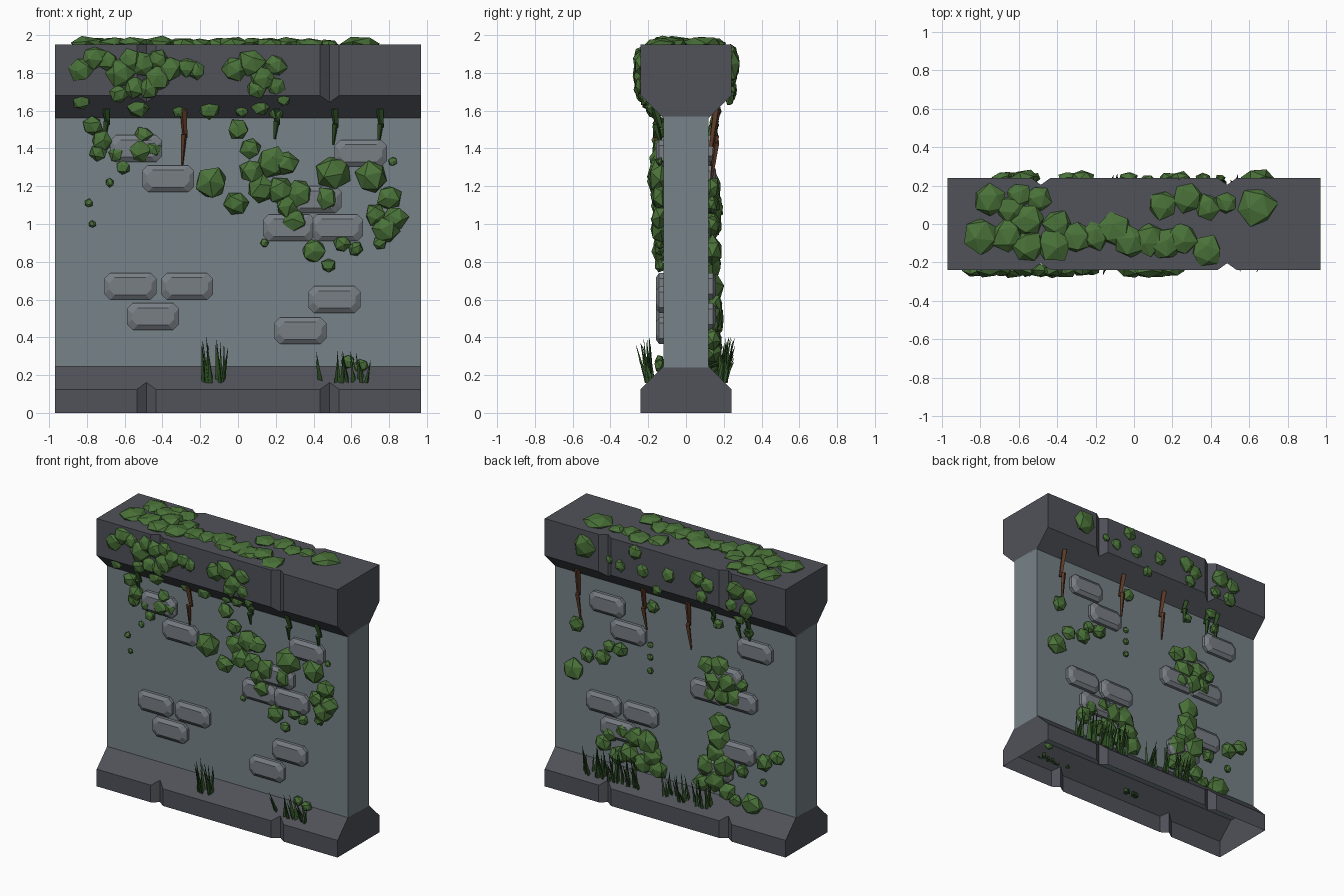
import bpy, bmesh, math, random
from mathutils import Vector, Matrix, Euler

random.seed(7)
HALF = 0.97


def material(name, r, g, b):
    lin = [((c / 255 + 0.055) / 1.055) ** 2.4 for c in (r, g, b)]
    m = bpy.data.materials.new(name)
    m.diffuse_color = (*lin, 1)
    return m


STONE = material("wall stone", 118, 130, 136)
BRICK = material("raised brick", 120, 126, 132)
TRIM = material("dark trim stone", 80, 82, 89)
LEAF = material("leaf green", 74, 114, 57)
GRASS = material("dark grass green", 48, 82, 38)
ROOT = material("root brown", 96, 60, 40)


def finish(name, bm, mat):
    me = bpy.data.meshes.new(name)
    bm.to_mesh(me)
    bm.free()
    me.materials.append(mat)
    ob = bpy.data.objects.new(name, me)
    bpy.context.collection.objects.link(ob)
    return ob


def prism(name, profile, mat):
    """Extrude a y-z profile along x."""
    bm = bmesh.new()
    f = bm.faces.new([bm.verts.new((-HALF, y, z)) for y, z in profile])
    ext = bmesh.ops.extrude_face_region(bm, geom=[f])["geom"]
    bmesh.ops.translate(bm, vec=(2 * HALF, 0, 0),
                        verts=[v for v in ext if isinstance(v, bmesh.types.BMVert)])
    bmesh.ops.recalc_face_normals(bm, faces=bm.faces)
    return finish(name, bm, mat)


# Wall panel, foot and coping
prism("wall_panel", [(-.12, .24), (.12, .24), (.12, 1.57), (-.12, 1.57)], STONE)
foot = prism("foot", [(-.24, 0), (.24, 0), (.24, .125), (.12, .245),
                      (-.12, .245), (-.24, .125)], TRIM)
cap = prism("coping", [(-.12, 1.56), (.12, 1.56), (.24, 1.68), (.24, 1.95),
                       (-.24, 1.95), (-.24, 1.68)], TRIM)

# V joints cut into foot and coping on both sides
bm = bmesh.new()
for x in (-.485, .485):
    for y in (-.24, .24):
        bmesh.ops.create_cone(bm, segments=4, radius1=1, radius2=1, depth=5, cap_ends=True,
                              matrix=Matrix.Translation((x, y, 1)) @ Matrix.Diagonal((.05, .036, 1, 1)))
cutter = finish("joint_cutter", bm, TRIM)
cutter.hide_render = True
for ob in (foot, cap):
    mod = ob.modifiers.new("joints", 'BOOLEAN')
    mod.operation, mod.solver, mod.object = 'DIFFERENCE', 'EXACT', cutter
    bpy.context.view_layer.objects.active = ob
    bpy.ops.object.modifier_apply(modifier=mod.name)
bpy.data.objects.remove(cutter)

# Foot is hollow underneath
bm = bmesh.new()
bm.from_mesh(foot.data)
bmesh.ops.delete(bm, geom=[f for f in bm.faces if abs(f.normal.z) > .95], context='FACES')
bm.to_mesh(foot.data)
bm.free()

# Raised bricks: chamfered outline, tapered front; same layout turned round on the back
BRICKS = [(-.57, .67), (-.27, .67), (-.45, .51), (.33, .435), (.51, .60), (.27, .98),
          (.525, .98), (.65, 1.375), (-.37, 1.24), (-.54, 1.40), (.41, 1.13)]


def octagon(w, h, c):
    return [(-w + c, -h), (w - c, -h), (w, -h + c), (w, h - c),
            (w - c, h), (-w + c, h), (-w, h - c), (-w, -h + c)]


bm = bmesh.new()
for side in (-1, 1):
    for bx, bz in BRICKS:
        rings = [[bm.verts.new((-side * (bx + px), side * y, bz + pz)) for px, pz in octagon(w, h, .03)]
                 for y, w, h in ((.11, .138, .071), (.142, .138, .071), (.16, .112, .046))]
        for a, b in zip(rings, rings[1:]):
            for i in range(8):
                bm.faces.new((a[i], a[(i + 1) % 8], b[(i + 1) % 8], b[i]))
        bm.faces.new(rings[-1])
bmesh.ops.recalc_face_normals(bm, faces=bm.faces)
finish("raised_bricks", bm, BRICK)


def surface(z):
    """Distance of the wall face from the middle at height z."""
    if z < .245:
        return min(.24, .12 + .245 - z)
    return .12 if z < 1.56 else min(.24, .12 + z - 1.56)


def blob(bm, loc, r, axis, flat):
    """Faceted leaf clump squashed along one axis."""
    new = bmesh.ops.create_icosphere(bm, subdivisions=1, radius=r)["verts"]
    rot = Euler([random.uniform(0, 6.3) for _ in range(3)]).to_matrix()
    for v in new:
        p = rot @ v.co * random.uniform(.88, 1.1)
        p[axis] *= flat
        v.co = p + Vector(loc)


def leaves(name, side, spots):
    bm = bmesh.new()
    for x, z, r in spots:
        high = z > 1.56
        y = surface(z) + (.0 if high else .02)
        blob(bm, (x, side * y, z), r, 1, .6 if high else .7)
    finish(name, bm, LEAF)


# Leaves on the front
leaves("front_coping_leaves", -1, [
    (-.83, 1.82, .07), (-.76, 1.88, .07), (-.69, 1.86, .06), (-.62, 1.8, .08), (-.57, 1.87, .06),
    (-.5, 1.85, .07), (-.42, 1.87, .06), (-.36, 1.82, .07), (-.27, 1.83, .06), (-.22, 1.81, .05),
    (-.55, 1.72, .06), (-.47, 1.72, .06), (-.42, 1.77, .07), (-.63, 1.69, .05), (-.53, 1.62, .06),
    (-.83, 1.65, .05), (-.31, 1.6, .04), (-.15, 1.61, .06), (-.02, 1.82, .07), (.07, 1.85, .08),
    (.13, 1.77, .07), (.2, 1.84, .06), (.1, 1.72, .06), (.2, 1.73, .05), (.02, 1.6, .04),
    (.12, 1.62, .05), (.24, 1.66, .04), (.2, 1.59, .04)])
leaves("front_wall_leaves", -1, [
    (-.77, 1.52, .06), (-.72, 1.44, .06), (-.74, 1.38, .05), (-.64, 1.37, .045), (-.61, 1.3, .04),
    (-.52, 1.39, .07), (-.45, 1.4, .05), (-.5, 1.47, .05), (-.68, 1.22, .025), (-.79, 1.11, .025),
    (-.77, 1.0, .02), (0, 1.5, .06), (.07, 1.4, .06), (.07, 1.28, .07), (-.14, 1.22, .09),
    (-.01, 1.11, .065), (.18, 1.33, .09), (.25, 1.32, .07), (.12, 1.18, .08), (.22, 1.18, .08),
    (.33, 1.16, .08), (.26, 1.1, .07), (.3, 1.02, .07), (.5, 1.27, .1), (.47, 1.13, .07),
    (.71, 1.25, .09), (.82, 1.33, .025), (.8, 1.14, .07), (.73, 1.05, .06), (.83, 1.03, .07),
    (.78, .97, .08), (.4, .86, .07), (.48, .78, .04), (.55, .9, .05), (.62, .87, .04),
    (.75, .9, .04), (.14, .9, .025), (.58, .27, .04), (.65, .25, .04)])

# Leaves on the back
leaves("back_coping_leaves", 1, [
    (.65, 1.84, .09), (.24, 1.9, .06), (.36, 1.77, .045), (.45, 1.79, .03), (.18, 1.78, .055),
    (.07, 1.67, .045), (-.03, 1.8, .055), (-.27, 1.84, .07), (-.34, 1.81, .06), (-.3, 1.72, .05),
    (-.57, 1.84, .075), (-.53, 1.72, .05), (-.68, 1.82, .06), (-.65, 1.71, .06), (-.55, 1.6, .05)])
leaves("back_wall_leaves", 1, [
    (.78, 1.19, .06), (.81, .86, .085), (.7, .99, .06), (.575, 1.01, .06), (.52, 1.1, .05),
    (.43, 1.1, .06), (.19, 1.2, .025), (.19, 1.11, .025), (.19, 1.01, .025), (.17, 1.48, .05),
    (-.36, 1.5, .04), (-.6, 1.5, .04), (-.27, 1.18, .07), (-.37, 1.2, .08), (-.33, 1.08, .08),
    (-.44, 1.1, .09), (-.4, .99, .08), (-.49, 1.0, .07), (-.55, 1.1, .05), (-.3, .98, .06),
    (-.37, .78, .08), (-.36, .67, .09), (-.35, .57, .09), (-.41, .49, .1), (-.27, .45, .08),
    (-.23, .31, .07), (-.35, .36, .09), (-.43, .3, .07), (-.73, .59, .065), (-.83, .65, .06),
    (-.55, .48, .05), (-.63, .26, .085), (-.72, .44, .03), (-.5, .25, .05)])
leaves("back_foot_leaves", 1, [
    (.57, .39, .07), (.51, .47, .06), (.41, .52, .06), (.31, .5, .08), (.21, .49, .09),
    (.17, .4, .08), (.25, .32, .08), (.13, .31, .07), (.36, .37, .08), (.45, .33, .07)])

# Leaves lying on top of the coping
bm = bmesh.new()
for x, y, r in [(-.8, -.06, .1), (-.75, .12, .09), (-.65, .08, .08), (-.6, .15, .07), (-.5, .13, .07),
                (-.66, -.06, .09), (-.55, -.12, .09), (-.55, .02, .09), (-.42, -.11, .1),
                (-.4, 0, .08), (-.3, -.07, .09), (-.2, -.06, .08), (-.1, -.03, .09),
                (-.02, -.09, .09), (.08, -.08, .09), (.17, -.1, .09), (.25, -.08, .09),
                (.38, -.14, .085), (.15, .1, .08), (.28, .14, .085), (.38, .09, .07),
                (.48, .11, .06), (.64, .09, .105)]:
    blob(bm, (x, y, 1.953), r, 2, .42)
finish("top_leaves", bm, LEAF)


def spike(bm, a, b, r1, r2, sides=3):
    a, b = Vector(a), Vector(b)
    d = b - a
    bmesh.ops.create_cone(bm, segments=sides, radius1=r1, radius2=r2, depth=d.length, cap_ends=True,
                          matrix=Matrix.Translation((a + b) / 2) @ d.to_track_quat('Z', 'Y').to_matrix().to_4x4())


# Grass tufts: side, centre, half width, blade count, height
bm = bmesh.new()
for side, cx, w, n, h in [(-1, -.13, .055, 14, .25), (-1, .62, .11, 12, .17), (-1, .44, .004, 2, .19),
                          (1, .47, .23, 36, .23), (1, -.14, .2, 24, .2)]:
    for i in range(n):
        x = cx + random.uniform(-w, w)
        y = side * random.uniform(.17, .21)
        spike(bm, (x, y, .16), (x + random.uniform(-.03, .03), y + side * random.uniform(0, .06),
                                .16 + h * random.uniform(.55, 1.05)), .013, .001)
finish("grass", bm, GRASS)

# Hanging roots and green stems under the coping, each in two pieces
for name, mat, items in [
        ("roots", ROOT, [(-1, -.29, 1.31), (1, .76, 1.22), (1, .23, 1.3), (1, -.13, 1.25)]),
        ("stems", GRASS, [(-1, .2, 1.45), (-1, .51, 1.42), (-1, .75, 1.42), (-1, -.7, 1.45),
                          (1, -.53, 1.43), (1, -.61, 1.42), (1, -.33, 1.46)])]:
    bm = bmesh.new()
    for side, x, z in items:
        mid = (1.6 + z) / 2
        spike(bm, (x, side * .165, 1.61), (x + .01, side * .135, mid), .02, .013, 4)
        spike(bm, (x + .004, side * .16, mid + .02), (x - .006, side * .132, z), .017, .006, 4)
    finish(name, bm, mat)
